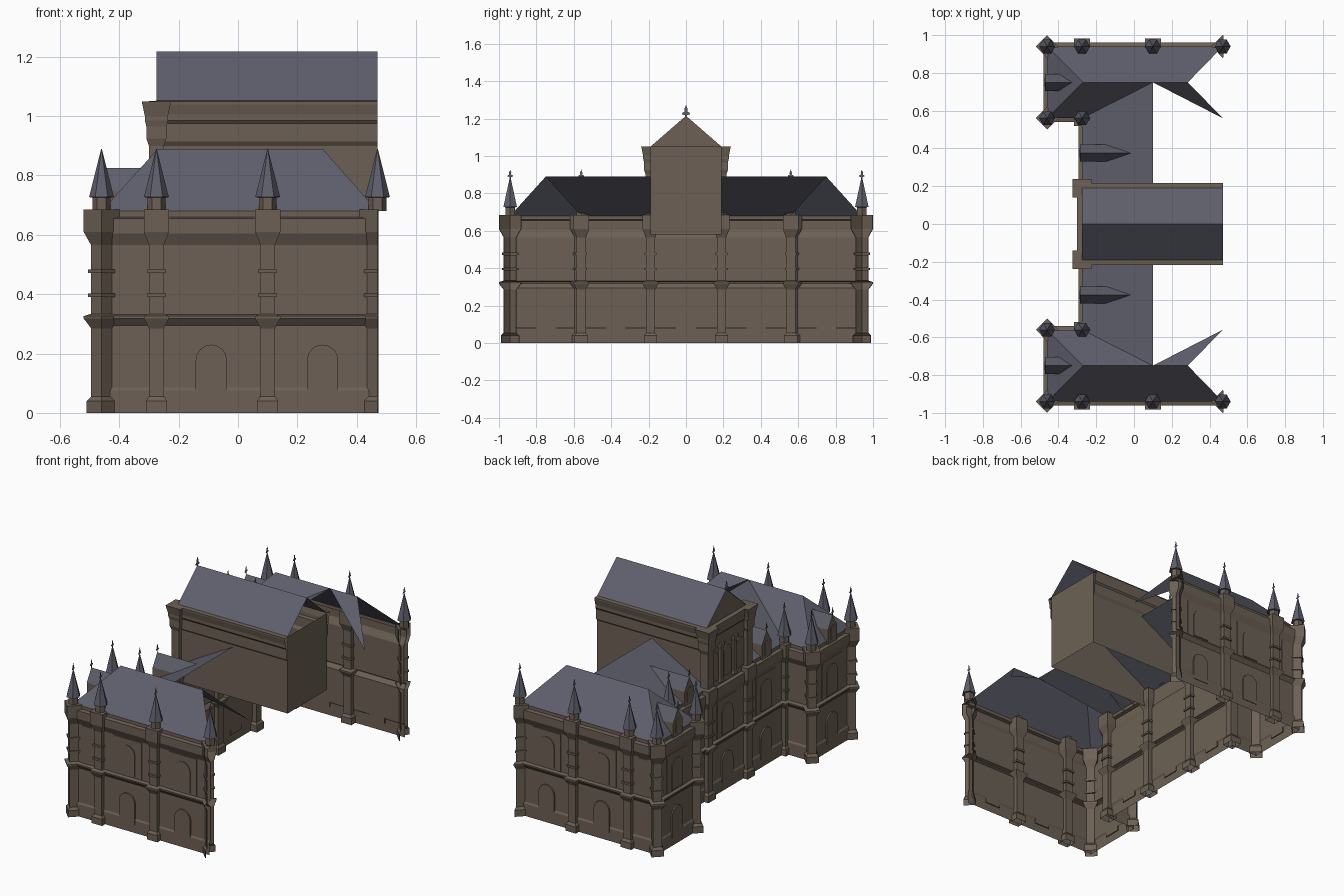
import bpy, bmesh, math

if "Cube" in bpy.data.objects:
    bpy.data.objects.remove(bpy.data.objects["Cube"])


def material(name, rgb):
    m = bpy.data.materials.new(name)
    m.diffuse_color = (*rgb, 1)
    m.use_nodes = True
    m.node_tree.nodes["Principled BSDF"].inputs["Base Color"].default_value = m.diffuse_color
    return m


STONE = material("brown stone", (0.150, 0.118, 0.090))
SLATE = material("blue grey slate", (0.115, 0.115, 0.152))


def mesh(name, verts, faces, mat, fix=False, cut_x=None):
    me = bpy.data.meshes.new(name)
    me.from_pydata(verts, [], faces)
    bm = bmesh.new()
    bm.from_mesh(me)
    if fix:
        bmesh.ops.recalc_face_normals(bm, faces=bm.faces[:])
    if cut_x is not None:
        bmesh.ops.bisect_plane(bm, geom=bm.verts[:] + bm.edges[:] + bm.faces[:],
                               plane_co=(cut_x, 0, 0), plane_no=(1, 0, 0), clear_outer=True)
    bm.to_mesh(me)
    bm.free()
    me.materials.append(mat)
    ob = bpy.data.objects.new(name, me)
    bpy.context.collection.objects.link(ob)
    return ob


def roof(name, polys, mat=SLATE):
    """Open roof planes, all turned to face upward."""
    verts, faces = [], []
    for p in polys:
        area = sum(a[0] * b[1] - b[0] * a[1] for a, b in zip(p, p[1:] + p[:1]))
        p = p if area > 0 else p[::-1]
        faces.append(range(len(verts), len(verts) + len(p)))
        verts += p
    return mesh(name, verts, [list(f) for f in faces], mat)


def sweep(name, path, profile, mat):
    """Run a wall profile of (offset, z) along a plan path with mitred corners."""
    normals = []
    for a, b in zip(path, path[1:]):
        d = math.dist(a, b)
        normals.append((-(b[1] - a[1]) / d, (b[0] - a[0]) / d))
    verts, n = [], len(profile)
    for i, (x, y) in enumerate(path):
        if 0 < i < len(path) - 1:
            nx, ny = normals[i - 1][0] + normals[i][0], normals[i - 1][1] + normals[i][1]
        else:
            nx, ny = normals[0 if i == 0 else -1]
        verts += [(x + nx * o, y + ny * o, z) for o, z in profile]
    faces = [(i * n + k, i * n + k + 1, (i + 1) * n + k + 1, (i + 1) * n + k)
             for i in range(len(path) - 1) for k in range(n - 1)]
    return mesh(name, verts, faces, mat)


def loft(name, x, y, rings, sides, rot, mat, cut_x=None):
    """Stack of regular polygons: rings are (z, radius)."""
    verts = [(x + r * math.cos(rot + math.tau * i / sides), y + r * math.sin(rot + math.tau * i / sides), z)
             for z, r in rings for i in range(sides)]
    faces = [(k * sides + i, k * sides + (i + 1) % sides, (k + 1) * sides + (i + 1) % sides, (k + 1) * sides + i)
             for k in range(len(rings) - 1) for i in range(sides)]
    faces.append([(len(rings) - 1) * sides + i for i in range(sides)])
    return mesh(name, verts, faces, mat, cut_x=cut_x)


def plate(name, place, outline, d0, d1):
    """Thin raised panel on a wall; place(u, z, depth) gives the position."""
    n = len(outline)
    verts = [place(u, z, d) for d in (d0, d1) for u, z in outline]
    faces = [list(range(n)), list(range(n, 2 * n))]
    faces += [(i, (i + 1) % n, n + (i + 1) % n, n + i) for i in range(n)]
    return mesh(name, verts, faces, STONE, fix=True)


def arch(u, z0, w, h):
    r = w / 2
    top = [(u + r * math.cos(math.pi * i / 8), z0 + h - r + r * math.sin(math.pi * i / 8)) for i in range(9)]
    return [(u - r, z0), (u + r, z0)] + top


def rect(u, w, z0, z1):
    return [(u - w / 2, z0), (u + w / 2, z0), (u + w / 2, z1), (u - w / 2, z1)]


def finial(x, y, z, k=1.0):
    half = [(0.003, -0.02), (0.004, 0.002), (0.015, 0.006), (0.013, 0.012), (0.005, 0.016), (0.006, 0.026)]
    pts = half + [(0, 0.042)] + [(-a, b) for a, b in half[::-1]]
    mesh("finial", [(x, y + a * k, z + b * k) for a, b in pts], [list(range(len(pts)))], SLATE)


# Outer wall with plinth, string course and cornice; open at the back
half_path = [(0.47, -0.94), (-0.46, -0.94), (-0.46, -0.56), (-0.275, -0.56)]
path = half_path + [(x, -y) for x, y in half_path[::-1]]
sweep("outer_walls", path, [(0.006, 0), (0.006, 0.075), (0, 0.085), (0, 0.295), (0.02, 0.318), (0.02, 0.326),
      (0, 0.332), (0, 0.565), (0.02, 0.605), (0.02, 0.655), (0, 0.66), (0, 0.68)], STONE)

# Pier outline shared by square and diamond piers
LOWER = [(0, .05), (.04, .05), (.055, .035), (.285, .035), (.318, .06), (.326, .06), (.334, .035), (.39, .035),
         (.39, .045), (.402, .045), (.402, .035), (.472, .035), (.472, .045), (.484, .045), (.484, .035),
         (.565, .035), (.61, .06), (.685, .06)]
SPIRE = [(.725, .022), (.727, .042), (.89, .001)]


def pier(x, y, rot, cut_x=None):
    loft("pier", x, y, LOWER, 4, rot, STONE, cut_x)
    loft("spire_base", x, y, [(.68, .03), (.728, .03)], 6, 0, STONE)
    loft("spire", x, y, SPIRE, 6, 0, SLATE)
    finial(x, y, 0.885)


def dormer(wall, run, y):
    """Gabled dormer on a slope rising 0.21 over the given run."""
    xf, w, ze, zr = wall - 0.01, 0.045, 0.75, 0.825
    back = lambda z: wall + (z - 0.68) * run / 0.21
    roof("dormer_roof", [[(xf, y, zr), (back(zr), y, zr), (back(ze), y + t * w, ze), (xf, y + t * w, ze)]
                         for t in (-1, 1)])
    v = [(xf, y - w, .66), (xf, y + w, .66), (xf, y + w, ze), (xf, y, zr), (xf, y - w, ze),
         (back(ze), y - w, ze), (back(ze), y + w, ze), (wall, y - w, .66), (wall, y + w, .66)]
    mesh("dormer_walls", v, [(0, 4, 3, 2, 1), (0, 7, 5, 4), (1, 2, 6, 8)], STONE)
    plate("dormer_window", lambda u, z, d: (xf - d, u, z), arch(y, 0.68, 0.045, 0.085), 0, 0.004)
    finial(xf, y, zr + 0.01)


def window_bay(place, u):
    plate("lower_window", place, arch(u, 0.05, 0.105, 0.18), 0, 0.009)
    plate("upper_panel", place, rect(u, 0.19, 0.333, 0.562), 0, 0.004)
    plate("upper_window", place, arch(u, 0.342, 0.105, 0.183), 0, 0.009)


wing_front = lambda u, z, d: (-0.46 - d, u, z)
main_front = lambda u, z, d: (-0.275 - d, u, z)

for s in (-1, 1):
    side = lambda u, z, d: (u, s * (0.94 + d), z)
    # Piers with spires
    pier(-0.46, s * 0.94, 0)
    pier(-0.46, s * 0.56, 0)
    pier(0.47, s * 0.94, 0, cut_x=0.473)
    for x in (-0.275, 0.1):
        pier(x, s * 0.94, math.pi / 4)
    pier(-0.275, s * 0.56, math.pi / 4)
    # Windows
    for u in (-0.09, 0.285):
        window_bay(side, u)
    plate("narrow_panel", side, rect(-0.365, 0.06, 0.333, 0.562), 0, 0.004)
    window_bay(wing_front, s * 0.75)
    window_bay(main_front, s * 0.375)
    # Hipped wing roof, its back end left open
    A, B, C = (-0.46, s * 0.56, .68), (-0.46, s * 0.94, .68), (0.47, s * 0.94, .68)
    R0, R1, V = (-0.27, s * 0.75, .89), (0.285, s * 0.75, .89), (0.1, s * 0.75, .89)
    roof("wing_roof", [[B, C, R1, R0], [A, B, R0], [A, R0, V, (-0.275, s * 0.56, .68)],
                       [V, R1, (0.47, s * 0.56, .68)]])
    dormer(-0.275, 0.375, s * 0.375)
    dormer(-0.46, 0.19, s * 0.75)
    # Tall pavilion pier
    loft("pavilion_pier", -0.275, s * 0.19,
         LOWER + [(.69, .036), (.9, .036), (.925, .048), (.965, .048), (.985, .055), (1.0, .055), (1.05, .07)],
         4, math.pi / 4, STONE)
    # Slender columns on the pavilion's top storey
    loft("pavilion_column", -0.278, s * 0.065, [(.68, .024), (.7, .018), (.88, .018), (.9, .026), (.92, .026)],
         4, math.pi / 4, STONE)

# Main roof front slope
roof("main_roof", [[(-0.275, -0.56, .68), (-0.275, 0.56, .68), (0.1, 0.75, .89), (0.1, -0.75, .89)]])

# Central pavilion
sweep("pavilion_walls", [(0.47, -0.19), (-0.275, -0.19), (-0.275, 0.19), (0.47, 0.19)],
      [(0, .58), (0, .9), (.01, .915), (.01, .975), (.018, .985), (.018, 1.005), (.026, 1.04), (.026, 1.05), (0, 1.052)],
      STONE)
mesh("pavilion_back", [(.47, -.19, .58), (.47, .19, .58), (.47, .19, 1.05), (.47, -.19, 1.05)], [(0, 1, 2, 3)], STONE)
mesh("pavilion_gable", [(-.273, -.19, 1.05), (-.273, 0, 1.215), (-.273, .19, 1.05)], [(0, 1, 2)], STONE)
roof("pavilion_roof", [[(-.275, 0, 1.218), (.47, 0, 1.218), (.47, s * .192, 1.05), (-.275, s * .192, 1.05)]
                       for s in (-1, 1)])
finial(-0.275, 0, 1.215, 1.4)
window_bay(main_front, 0)
for u in (-0.125, 0, 0.125):
    plate("pavilion_window", main_front, arch(u, 0.7, 0.07, 0.18), 0, 0.008)
